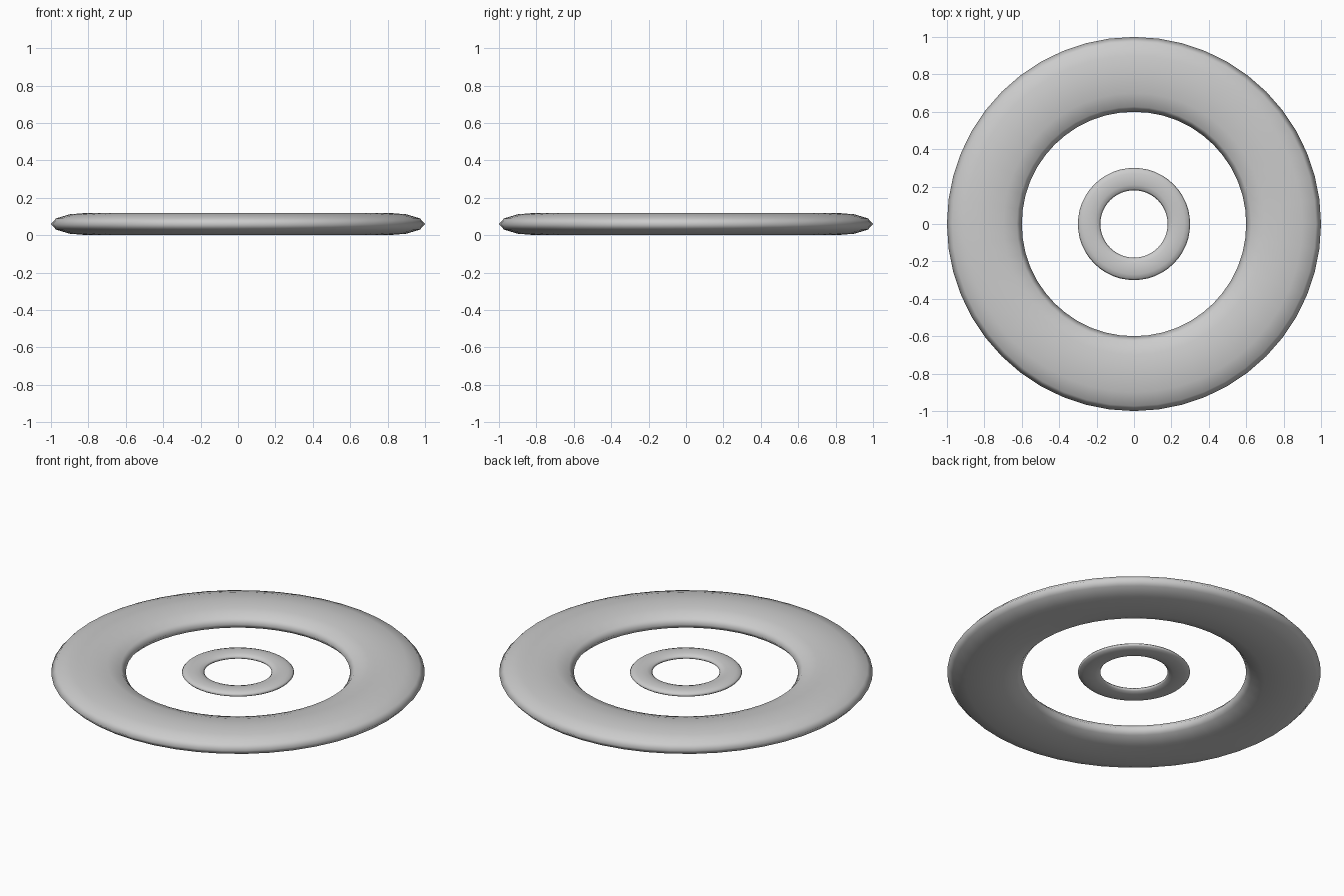
import bpy

if "Cube" in bpy.data.objects:
    bpy.data.objects.remove(bpy.data.objects["Cube"])

FLATTEN = 0.3    # height of the cross-section relative to its width
MID_HEIGHT = 0.06


def flat_ring(name, major, minor):
    """Smooth torus squashed along z."""
    bpy.ops.mesh.primitive_torus_add(
        major_segments=48, minor_segments=12,
        major_radius=major, minor_radius=minor,
        location=(0, 0, MID_HEIGHT))
    ring = bpy.context.object
    ring.name = name
    ring.scale.z = FLATTEN
    bpy.ops.object.transform_apply(location=False, rotation=False, scale=True)
    bpy.ops.object.shade_smooth()
    return ring


# Wide outer ring and small concentric inner ring
flat_ring("outer_ring", 0.8, 0.2)
flat_ring("inner_ring", 0.24, 0.06)
